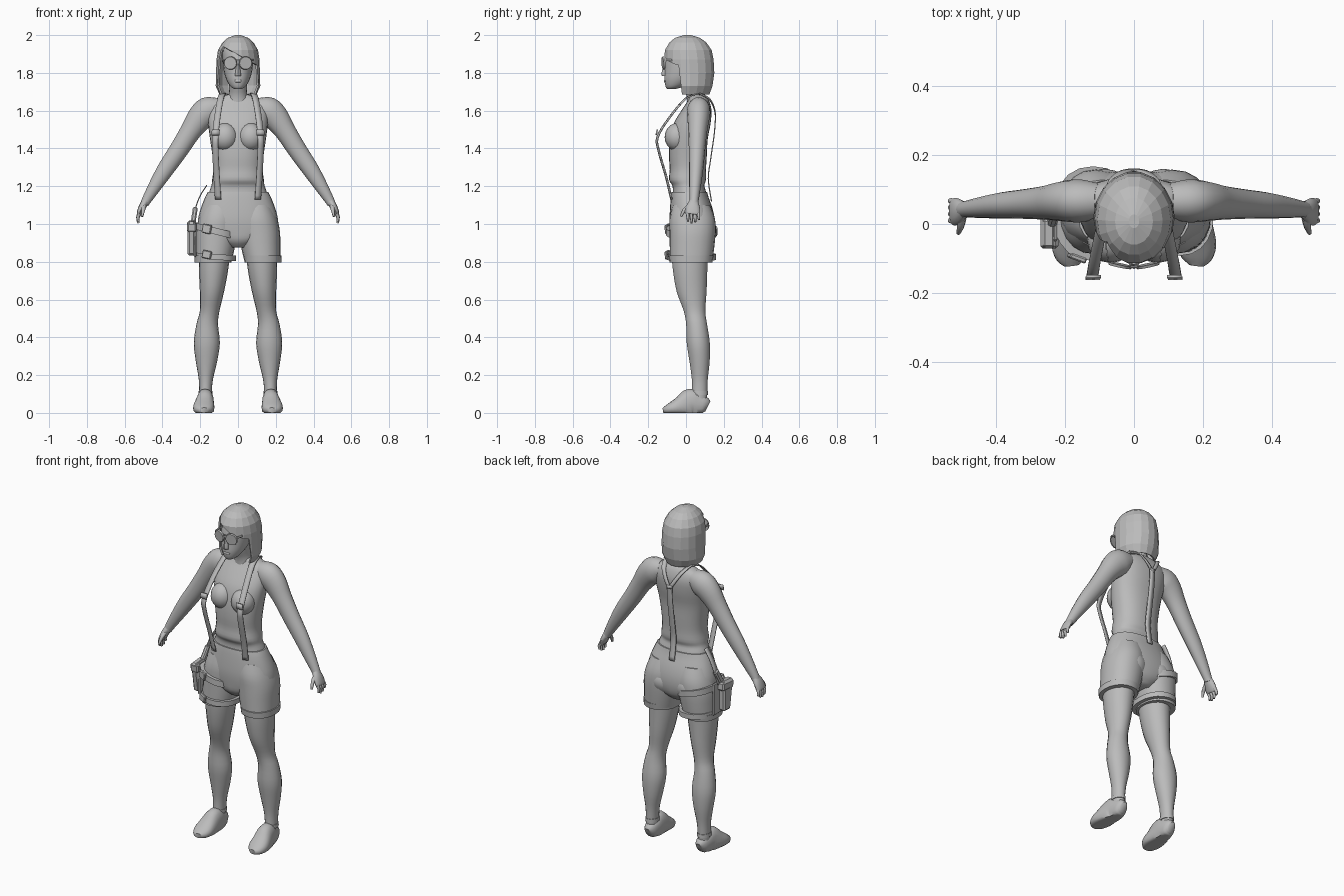
import bpy, bmesh, math
from mathutils import Vector, Matrix

grey = bpy.data.materials.new("plain_grey")
grey.diffuse_color = (0.5, 0.5, 0.5, 1)


def finish(name, bm, smooth=True):
    bmesh.ops.recalc_face_normals(bm, faces=bm.faces)
    me = bpy.data.meshes.new(name)
    for f in bm.faces:
        f.smooth = smooth
    bm.to_mesh(me)
    bm.free()
    me.materials.append(grey)
    ob = bpy.data.objects.new(name, me)
    bpy.context.collection.objects.link(ob)
    if smooth:
        me.set_sharp_from_angle(angle=math.radians(50))
    return ob


def spline(pts, k):
    """Catmull-Rom through tuples of any length."""
    out = []
    for i in range(len(pts) - 1):
        p = [pts[max(i - 1, 0)], pts[i], pts[i + 1], pts[min(i + 2, len(pts) - 1)]]
        for j in range(k):
            t = j / k
            out.append(tuple(0.5 * (2 * b + (c - a) * t + (2 * a - 5 * b + 4 * c - d) * t * t
                                    + (3 * b - a - 3 * c + d) * t ** 3) for a, b, c, d in zip(*p)))
    return out + [tuple(pts[-1])]


def loft_bm(pts, n=16, k=3, flat=True, ref=(1, 0, 0), s=1, power=2.0):
    """Rings (x, y, z, ra, rb): horizontal if flat, else square to the path."""
    rings = spline([(s * p[0],) + tuple(p[1:]) for p in pts], k)
    bm = bmesh.new()
    prev = None
    for i, (x, y, z, ra, rb) in enumerate(rings):
        t = Vector((0, 0, 1))
        if not flat:
            t = (Vector(rings[min(i + 1, len(rings) - 1)][:3]) - Vector(rings[max(i - 1, 0)][:3])).normalized()
        a = Vector(ref)
        a = (a - t * a.dot(t)).normalized()
        b = t.cross(a)
        ring = []
        for j in range(n):
            c, d = math.cos(2 * math.pi * j / n), math.sin(2 * math.pi * j / n)
            c = math.copysign(abs(c) ** (2 / power), c)
            d = math.copysign(abs(d) ** (2 / power), d)
            ring.append(bm.verts.new(Vector((x, y, z)) + a * ra * c + b * rb * d))
        if prev:
            for j in range(n):
                bm.faces.new((prev[j], prev[(j + 1) % n], ring[(j + 1) % n], ring[j]))
        else:
            bm.faces.new(ring)
        prev = ring
    bm.faces.new(prev)
    return bm


def loft(name, pts, **kw):
    return finish(name, loft_bm(pts, **kw))


def ribbon(name, pts, wide, thick=0.006, k=4):
    bm = bmesh.new()
    w = Vector(wide) / 2
    prev = None
    for p in spline(pts, k):
        cur = (bm.verts.new(Vector(p) - w), bm.verts.new(Vector(p) + w))
        if prev:
            bm.faces.new((prev[0], prev[1], cur[1], cur[0]))
        prev = cur
    ob = finish(name, bm)
    m = ob.modifiers.new("thickness", 'SOLIDIFY')
    m.thickness = thick
    m.offset = 0


def box(name, loc, size, rot=(0, 0, 0), taper=1.0, bevel=0.006):
    bm = bmesh.new()
    bmesh.ops.create_cube(bm, size=1)
    for v in bm.verts:
        if v.co.z < 0:
            v.co.y *= taper
        v.co = Vector([c * q for c, q in zip(v.co, size)])
    bmesh.ops.bevel(bm, geom=bm.edges[:], offset=bevel, segments=1, affect='EDGES')
    ob = finish(name, bm, False)
    ob.location, ob.rotation_euler = loc, rot


def ball(name, loc, size, rot=(0, 0, 0)):
    bm = bmesh.new()
    bmesh.ops.create_uvsphere(bm, u_segments=16, v_segments=10, radius=1)
    bmesh.ops.scale(bm, vec=size, verts=bm.verts)
    ob = finish(name, bm)
    ob.location, ob.rotation_euler = loc, rot


# Torso with shirt hem, neck and head
loft("torso", [(0, .02, 1.10, .17, .10), (0, .018, 1.17, .152, .088), (0, .012, 1.205, .14, .085),
               (0, .008, 1.235, .137, .098), (0, .01, 1.29, .13, .096), (0, .01, 1.36, .135, .1),
               (0, .015, 1.45, .148, .1), (0, .032, 1.53, .158, .098), (0, .055, 1.6, .16, .08),
               (0, .065, 1.645, .145, .06), (0, .065, 1.67, .1, .048), (0, .06, 1.685, .055, .04)],
     n=28, power=2.3)
loft("neck", [(0, .06, 1.62, .07, .055), (0, .05, 1.68, .05, .048), (0, .03, 1.74, .047, .05),
              (0, .02, 1.8, .05, .055)])
loft("head", [(0, -.078, 1.714, .018, .02), (0, -.06, 1.728, .04, .048), (0, -.033, 1.765, .062, .082),
              (0, -.008, 1.81, .075, .105), (0, .002, 1.86, .08, .112), (0, .005, 1.92, .08, .1),
              (0, .008, 1.965, .055, .07)], n=20)
loft("nose", [(0, -.109, 1.783, .016, .015), (0, -.112, 1.795, .015, .018), (0, -.106, 1.85, .008, .012)], n=8)
ball("lips", (0, -.108, 1.757), (.022, .009, .009))

# Hair: faceted shell cut open around the face with a swept fringe
bm = loft_bm([(0, .015, 1.685, .098, .11), (0, .02, 1.73, .118, .122), (0, .02, 1.80, .116, .132),
              (0, .016, 1.87, .114, .132), (0, .012, 1.92, .106, .126), (0, .01, 1.96, .083, .1),
              (0, .008, 1.985, .055, .068), (0, .008, 2.0, .015, .02)], n=18, k=1)
low = [f for f in bm.faces if all(v.co.z < 1.69 for v in f.verts)]
bmesh.ops.delete(bm, geom=low, context='FACES_ONLY')
fringe_n = Vector((0.55, 0, 1)).normalized()
fringe_p = Vector((-.07, 0, 1.935))
side_p, side_n = Vector((0, -.035, 1.8)), Vector((0, 1, .12)).normalized()
for co, no in ((fringe_p, fringe_n), (side_p, side_n)):
    bmesh.ops.bisect_plane(bm, geom=bm.verts[:] + bm.edges[:] + bm.faces[:], plane_co=co, plane_no=no)
cut = []
for f in bm.faces:
    c = f.calc_center_median()
    if (c - fringe_p).dot(fringe_n) < 0 and (c - side_p).dot(side_n) < 0:
        cut.append(f)
bmesh.ops.delete(bm, geom=cut, context='FACES')
hair = finish("hair", bm, False)
m = hair.modifiers.new("thickness", 'SOLIDIFY')
m.thickness = 0.01

# Sunglasses
for s in (-1, 1):
    bm = bmesh.new()
    bmesh.ops.create_cone(bm, cap_ends=True, segments=14, radius1=.036, radius2=.033, depth=.008,
                          matrix=Matrix.Rotation(math.pi / 2, 4, 'X'))
    ob = finish("glasses_lens", bm)
    ob.location = (s * .04, -.12, 1.852)
    ob.rotation_euler = (0.08, s * 0.2, s * 0.22)
    ribbon("glasses_temple", [(s * .074, -.108, 1.868), (s * .083, -.05, 1.866), (s * .083, .0, 1.86)],
           (0, 0, .01), .004, 2)
box("glasses_bridge", (0, -.124, 1.868), (.03, .006, .007), bevel=.001)

# Hips
loft("shorts_hips", [(0, .03, .875, .05, .07), (0, .032, .91, .12, .105), (0, .035, .96, .205, .117),
                     (0, .033, 1.02, .212, .12), (0, .028, 1.08, .198, .113), (0, .02, 1.14, .175, .1),
                     (0, .018, 1.17, .16, .094)], n=28, power=2.3)

for s in (-1, 1):
    ball("bust", (s * .068, -.045, 1.46), (.068, .068, .075))
    # Shorts legs with a turned-up cuff
    loft("shorts_leg", [(.128, .028, .81, .096, .113), (.12, .032, .88, .104, .118), (.112, .035, .96, .11, .122),
                        (.102, .033, 1.03, .105, .12), (.09, .028, 1.1, .09, .1)], n=20, s=s, power=2.2)
    loft("shorts_cuff", [(.132, .026, .797, .098, .114), (.131, .027, .832, .1, .119)], n=20, k=1, s=s, power=2.2)
    loft("buttock", [(.08, .09, .9, .05, .04), (.085, .095, .95, .075, .062), (.085, .09, 1.0, .075, .065),
                     (.085, .07, 1.06, .06, .05)], s=s)
    # Leg
    loft("leg", [(.125, .02, .84, .082, .098), (.13, .022, .75, .077, .092), (.138, .03, .64, .064, .08),
                 (.15, .045, .54, .052, .058), (.163, .056, .47, .057, .056), (.165, .065, .37, .069, .062),
                 (.167, .072, .27, .056, .054), (.17, .073, .18, .038, .043), (.172, .072, .11, .033, .041),
                 (.172, .07, .05, .033, .04)], n=18, s=s)
    # Shoe with flat sole
    bm = loft_bm([(.17, .116, .035, .02, .03), (.17, .098, .042, .035, .045), (.171, .06, .046, .042, .062),
                  (.173, .025, .05, .046, .078), (.178, -.02, .035, .053, .062), (.182, -.065, .025, .056, .04),
                  (.182, -.1, .017, .044, .025), (.18, -.12, .014, .022, .014)], n=16, flat=False, s=s, power=2.3)
    for v in bm.verts:
        v.co.z = max(v.co.z, 0)
    finish("shoe", bm)
    loft("ankle_strap", [(.172, .072, .095, .037, .045), (.172, .072, .115, .036, .044)], k=1, s=s)
    # Arm: ring radius a runs along y
    loft("arm", [(.10, .067, 1.62, .05, .05), (.155, .067, 1.6, .062, .075), (.2, .066, 1.562, .059, .07),
                 (.25, .062, 1.492, .05, .056), (.315, .058, 1.39, .043, .05), (.38, .054, 1.295, .038, .045),
                 (.44, .048, 1.2, .031, .035), (.485, .043, 1.125, .024, .025), (.495, .041, 1.105, .025, .022)],
         flat=False, ref=(0, 1, 0), s=s)
    # Hand, fingers and thumb
    loft("palm", [(.49, .041, 1.12, .024, .02), (.507, .037, 1.09, .037, .019), (.521, .035, 1.06, .04, .015),
                  (.525, .034, 1.05, .036, .011)], n=12, flat=False, ref=(0, 1, 0), s=s)
    for i, drop in enumerate((.043, .052, .048, .034)):
        y = .007 + .019 * i
        loft("finger", [(.518, y, 1.064, .009, .01), (.53, y + .003, 1.058 - drop * .5, .008, .009),
                        (.527, y + .004, 1.056 - drop, .005, .006)],
             n=8, k=2, flat=False, ref=(0, 1, 0), s=s)
    loft("thumb", [(.498, .015, 1.095, .013, .012), (.502, -.01, 1.072, .01, .01), (.508, -.026, 1.04, .006, .006)],
         n=8, k=2, flat=False, s=s)
    # Suspenders standing proud of the chest
    ribbon("front_suspender", [(s * .08, .07, 1.69), (s * .092, .0, 1.665), (s * .11, -.09, 1.56),
                               (s * .12, -.15, 1.46), (s * .12, -.145, 1.39), (s * .113, -.105, 1.25),
                               (s * .105, -.077, 1.13)], (.032, s * .008, 0))
    ribbon("back_suspender", [(s * .08, .07, 1.69), (s * .06, .125, 1.66), (s * .03, .15, 1.61),
                              (0, .157, 1.56)], (.028, 0, s * .008))
    ribbon("suspender_buckle", [(s * .117, -.152, 1.5), (s * .12, -.158, 1.47)], (.042, 0, 0), .008, 1)

ribbon("back_suspender_centre", [(0, .157, 1.58), (0, .15, 1.48), (0, .13, 1.34), (0, .118, 1.24),
                                 (0, .135, 1.12)], (.034, 0, 0))

# Thigh holster bands, sheared to slope around the leg
for z, h, slope, rx, ry in ((.962, .036, -.25, .117, .137), (.826, .03, -.07, .108, .13)):
    bm = loft_bm([(-.118, .03, z - h / 2, rx, ry), (-.118, .03, z + h / 2, rx, ry)], n=20, k=1, power=2.2)
    for v in bm.verts:
        v.co.z += slope * (v.co.x + .118)
    finish("thigh_band", bm)
    box("band_buckle", (-.165, -.098, z + .012), (.05, .016, h + .012), (0, .2, -.35), bevel=.004)

# Holster, grip and hanging strap
box("holster", (-.247, -.02, .925), (.042, .09, .18), (.08, 0, 0), .7, .01)
box("holster_flap", (-.245, -.02, .985), (.052, .1, .05), (.08, 0, 0), 1, .008)
box("holster_backplate", (-.228, .01, .92), (.014, .12, .19), bevel=.005)
box("grip", (-.232, .025, 1.045), (.026, .036, .09), (-.45, .15, 0), 1, .007)
ribbon("hip_strap", [(-.238, .02, 1.0), (-.226, .04, 1.08), (-.2, .045, 1.15), (-.165, .045, 1.205)], (0, .035, 0))
